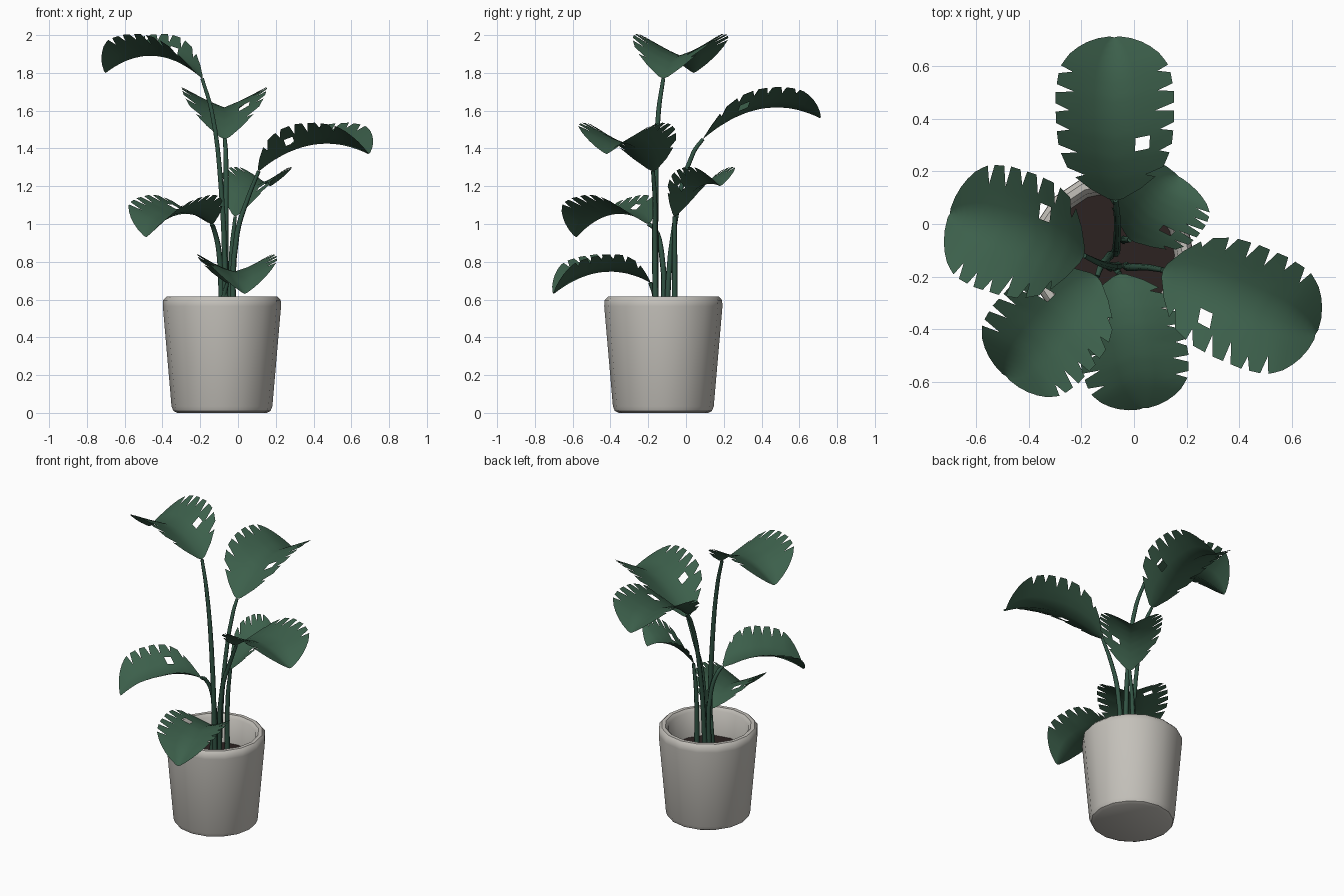
import bpy, bmesh, math, random
from mathutils import Vector

if "Cube" in bpy.data.objects:
    bpy.data.objects.remove(bpy.data.objects["Cube"])

random.seed(4)


def material(name, rgb):
    m = bpy.data.materials.new(name)
    m.diffuse_color = (*rgb, 1)
    m.use_nodes = True
    m.node_tree.nodes["Principled BSDF"].inputs["Base Color"].default_value = m.diffuse_color
    return m


GREEN = material("leaf_green", (0.045, 0.115, 0.07))
STEM = material("stem_green", (0.03, 0.085, 0.055))
SOIL = material("soil_brown", (0.025, 0.016, 0.015))
CLAY = material("pale_clay", (0.55, 0.53, 0.49))
CENTRE = (-0.085, -0.12, 0)


def add_object(name, bm, mat, angle):
    me = bpy.data.meshes.new(name)
    bm.to_mesh(me)
    bm.free()
    ob = bpy.data.objects.new(name, me)
    bpy.context.collection.objects.link(ob)
    me.materials.append(mat)
    bpy.ops.object.select_all(action='DESELECT')
    ob.select_set(True)
    bpy.context.view_layer.objects.active = ob
    bpy.ops.object.shade_smooth_by_angle(angle=math.radians(angle))
    return ob


def lathe(name, profile, mat, sides=16):
    bm = bmesh.new()
    vs = [bm.verts.new((r, 0, z)) for r, z in profile]
    es = [bm.edges.new(p) for p in zip(vs, vs[1:])]
    bmesh.ops.spin(bm, geom=vs + es, cent=(0, 0, 0), axis=(0, 0, 1),
                   angle=2 * math.pi, steps=sides, use_merge=True)
    bmesh.ops.remove_doubles(bm, verts=bm.verts, dist=1e-4)
    bmesh.ops.recalc_face_normals(bm, faces=bm.faces)
    ob = add_object(name, bm, mat, 40)
    ob.location = CENTRE
    return ob


# Pot with rounded lip, and soil inside
lathe("pot", [(0, 0), (0.237, 0), (0.257, 0.01), (0.267, 0.035), (0.313, 0.565),
              (0.311, 0.597), (0.294, 0.615), (0.27, 0.615), (0.252, 0.595),
              (0.238, 0.41), (0, 0.41)], CLAY)
lathe("soil", [(0, 0.435), (0.24, 0.43)], SOIL)

# Leaf outline: half width along the length, as a share of the widest
OUTLINE = [(0, 0.12), (0.05, 0.5), (0.12, 0.78), (0.25, 0.95), (0.4, 1), (0.6, 1),
           (0.75, 0.93), (0.84, 0.78), (0.92, 0.55), (0.97, 0.32), (1, 0.08)]
NOTCHES = (0.12, 0.25, 0.38, 0.5, 0.62, 0.74)
COLUMNS = (-1, -0.6, -0.35, 0, 0.35, 0.6, 1)


def half_width(t):
    for (a, wa), (b, wb) in zip(OUTLINE, OUTLINE[1:]):
        if t <= b:
            return wa + (wb - wa) * (t - a) / (b - a)
    return OUTLINE[-1][1]


def leaf(name, base, tip, arch, width):
    base, tip = Vector(base), Vector(tip)
    flat = Vector((tip.x - base.x, tip.y - base.y, 0))
    length = flat.length
    along = flat.normalized()
    right = Vector((along.y, -along.x, 0))
    rows = [(0, False), (0.04, False)]
    for n in NOTCHES:
        rows += [(n - 0.025, False), (n, True), (n + 0.025, False)]
    rows += [(t, False) for t in (0.8, 0.85, 0.9, 0.94, 0.975, 1)]
    bm = bmesh.new()
    grid = []
    for t, notch in rows:
        line = []
        for s in COLUMNS:
            x = s * half_width(t) * width
            if notch and abs(s) == 1:
                x *= random.uniform(0.64, 0.8)
            u = t * length + 0.2 * abs(x)          # edges sweep forward
            f = min(1, max(0, (t - 0.5) / 0.3))     # tip folds into a V
            k = u / length * (1 - f) + t * f
            lift = 0.74 * abs(x) ** 1.3 * (1 - f) + 0.5 * abs(x) * f
            z = k * (tip.z - base.z) + 4 * arch * k * (1 - k) + lift
            line.append(bm.verts.new(base + along * u + right * x + Vector((0, 0, z))))
        grid.append(line)
    for i, (lo, hi) in enumerate(zip(grid, grid[1:])):
        for j in range(len(COLUMNS) - 1):
            # one natural hole beside the midrib
            if j == 4 and abs(rows[i][0] - 0.275) < 0.001:
                continue
            bm.faces.new((lo[j], lo[j + 1], hi[j + 1], hi[j]))
    bmesh.ops.recalc_face_normals(bm, faces=bm.faces)
    if sum(f.normal.z for f in bm.faces) < 0:
        bmesh.ops.reverse_faces(bm, faces=bm.faces)
    add_object(name, bm, GREEN, 60)


def stem(name, points):
    cu = bpy.data.curves.new(name, 'CURVE')
    cu.dimensions = '3D'
    cu.bevel_depth = 0.017
    cu.bevel_resolution = 1
    cu.resolution_u = 4
    cu.use_fill_caps = True
    sp = cu.splines.new('BEZIER')
    sp.bezier_points.add(len(points) - 1)
    for i, (bp, p) in enumerate(zip(sp.bezier_points, points)):
        bp.co = p
        bp.handle_left_type = bp.handle_right_type = 'AUTO'
        bp.radius = 1.0 - 0.4 * i / (len(points) - 1)
    ob = bpy.data.objects.new(name, cu)
    bpy.context.collection.objects.link(ob)
    cu.materials.append(STEM)


# Each plant shoot: stem points (last is the leaf base), leaf tip, arch, half width
SHOOTS = {
    "left": ([(-0.06, -0.16, 0.42), (-0.09, -0.16, 1.2), (-0.14, -0.145, 1.6),
              (-0.19, -0.12, 1.77)], (-0.70, 0.04, 1.80), 0.105, 0.24),
    "back": ([(-0.07, -0.11, 0.42), (-0.065, -0.06, 1.0), (-0.065, 0.04, 1.38),
              (-0.07, 0.09, 1.45)], (-0.075, 0.71, 1.56), 0.105, 0.225),
    "right": ([(-0.03, -0.16, 0.42), (-0.005, -0.165, 0.95), (0.05, -0.165, 1.13),
               (0.11, -0.175, 1.28)], (0.69, -0.42, 1.37), 0.095, 0.23),
    "front_left": ([(-0.09, -0.12, 0.42), (-0.1, -0.13, 0.85), (-0.13, -0.17, 0.98),
                    (-0.14, -0.20, 1.0)], (-0.485, -0.58, 0.93), 0.085, 0.22),
    "front": ([(-0.09, -0.165, 0.42), (-0.075, -0.165, 0.62),
               (-0.055, -0.19, 0.69)], (0.035, -0.70, 0.63), 0.085, 0.205),
    "back_right": ([(-0.04, -0.06, 0.42), (-0.035, -0.06, 0.85),
                    (-0.015, -0.06, 1.04)], (0.17, 0.18, 1.20), 0.07, 0.195),
}
for side, (points, tip, arch, width) in SHOOTS.items():
    leaf(side + "_leaf", points[-1], tip, arch, width)
    stem(side + "_stem", points)
